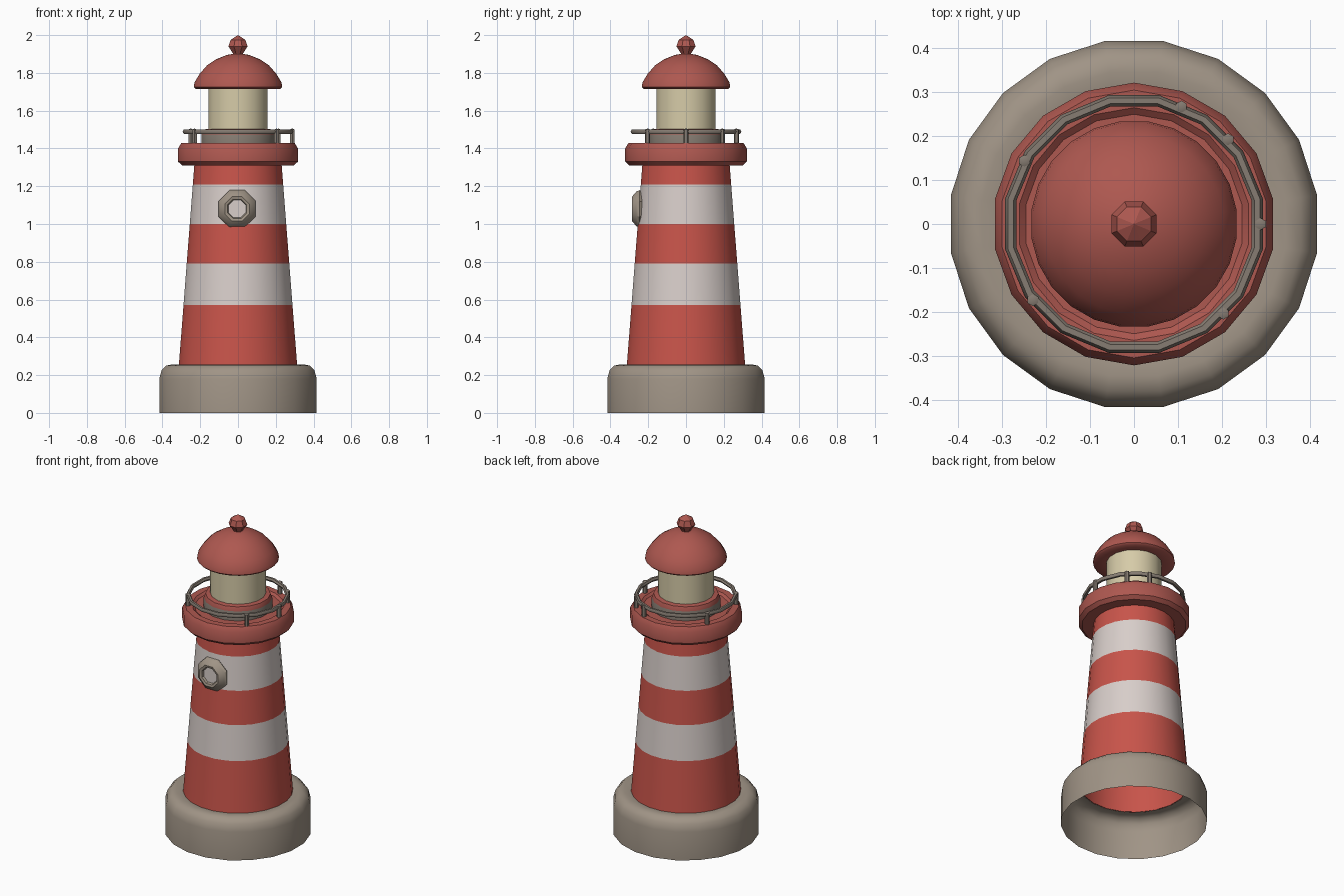
import bpy, bmesh, math
from mathutils import Matrix

if "Cube" in bpy.data.objects:
    bpy.data.objects.remove(bpy.data.objects["Cube"])


def mat(name, rgb):
    m = bpy.data.materials.new(name)
    lin = [(c / 255 / 12.92) if c < 11 else ((c / 255 + 0.055) / 1.055) ** 2.4 for c in rgb]
    m.diffuse_color = (*lin, 1)
    m.use_nodes = True
    m.node_tree.nodes["Principled BSDF"].inputs["Base Color"].default_value = m.diffuse_color
    return m


RED = mat("stripe red", (200, 84, 74))
DULL = mat("roof red", (174, 88, 80))
WHITE = mat("warm white", (216, 206, 202))
STONE = mat("stone", (160, 148, 134))
CREAM = mat("lantern cream", (214, 203, 168))
RAIL = mat("rail grey", (134, 124, 114))


def finish(name, bm, mats, angle=40):
    me = bpy.data.meshes.new(name)
    bm.to_mesh(me)
    bm.free()
    ob = bpy.data.objects.new(name, me)
    bpy.context.collection.objects.link(ob)
    for m in mats:
        me.materials.append(m)
    if angle:
        bpy.ops.object.select_all(action='DESELECT')
        ob.select_set(True)
        bpy.context.view_layer.objects.active = ob
        bpy.ops.object.shade_smooth_by_angle(angle=math.radians(angle))
    return ob


def lathe(name, profile, mats, sides=20, rule=None, angle=40, matrix=None):
    """Spin (radius, height) points about z; rule(i) gives the material of band i."""
    bm = bmesh.new()
    rings = []
    for r, z in profile:
        if r == 0:
            rings.append([bm.verts.new((0, 0, z))] * sides)
        else:
            rings.append([bm.verts.new((r * math.cos(2 * math.pi * (k + .5) / sides),
                                        r * math.sin(2 * math.pi * (k + .5) / sides), z))
                          for k in range(sides)])
    for i in range(len(rings) - 1):
        a, b = rings[i], rings[i + 1]
        for k in range(sides):
            n = (k + 1) % sides
            vs = list(dict.fromkeys([a[k], a[n], b[n], b[k]]))
            f = bm.faces.new(vs)
            f.material_index = rule(i) if rule else 0
    if matrix:
        bm.transform(matrix)
    return finish(name, bm, mats, angle)


# Stone base, open underneath
lathe("base", [(.422, 0), (.422, .18), (.41, .225), (.385, .25), (.35, .257), (.312, .25)], [STONE])

# Tapered striped tower
levels = [.25, .57, .79, 1.0, 1.21, 1.315]
lathe("tower", [(.316 - (z - .25) * .078, z) for z in levels], [RED, WHITE], 24, lambda i: i % 2)

# Gallery with chamfered rim and floor
lathe("gallery", [(.232, 1.31), (.30, 1.31), (.322, 1.33), (.322, 1.40), (.305, 1.428),
                  (.265, 1.428), (.25, 1.415), (.19, 1.415)], [DULL], 18)

# Lantern pedestal with red top
lathe("pedestal", [(.197, 1.41), (.197, 1.475), (.187, 1.50), (.155, 1.505)],
      [RAIL, DULL], 16, lambda i: int(i > 0))

# Lantern room
lathe("lantern", [(.16, 1.495), (.16, 1.73)], [CREAM], 16)

# Domed roof
lathe("roof", [(.155, 1.72), (.225, 1.715), (.236, 1.725), (.232, 1.75), (.205, 1.795),
               (.165, 1.84), (.115, 1.873), (.06, 1.895), (0, 1.905)], [DULL], 24, angle=50)

# Faceted finial
lathe("finial", [(.025, 1.89), (.03, 1.905), (.055, 1.94), (.042, 1.975), (0, 2.0)],
      [DULL], 8, angle=0)

# Hand rail ring
R, t = .286, .013
ring = [(R + t * math.cos(a), 1.489 + t * math.sin(a))
        for a in [i * math.pi / 3 for i in range(7)]]
rail = lathe("rail", ring, [RAIL], 16)
bm = bmesh.new()
bm.from_mesh(rail.data)
bmesh.ops.remove_doubles(bm, verts=bm.verts, dist=.0005)
bm.to_mesh(rail.data)
bm.free()

# Rail posts, unevenly spaced
for i, deg in enumerate((-143, -45, 0, 42, 68, 150)):
    a = math.radians(deg)
    at = Matrix.Translation((.288 * math.cos(a), .288 * math.sin(a), 0))
    lathe(f"rail_post_{i + 1}", [(.014, 1.42), (.014, 1.50), (0, 1.506)], [RAIL], 6, matrix=at)

# Octagonal porthole on the front
face_front = Matrix.Translation((-.005, 0, 1.08)) @ Matrix.Rotation(math.pi / 2, 4, 'X')
lathe("porthole", [(.09, .22), (.107, .245), (.10, .262), (.07, .286), (.055, .282), (.05, .268), (0, .268)],
      [STONE, WHITE], 8, lambda i: int(i == 5), 30, face_front)
